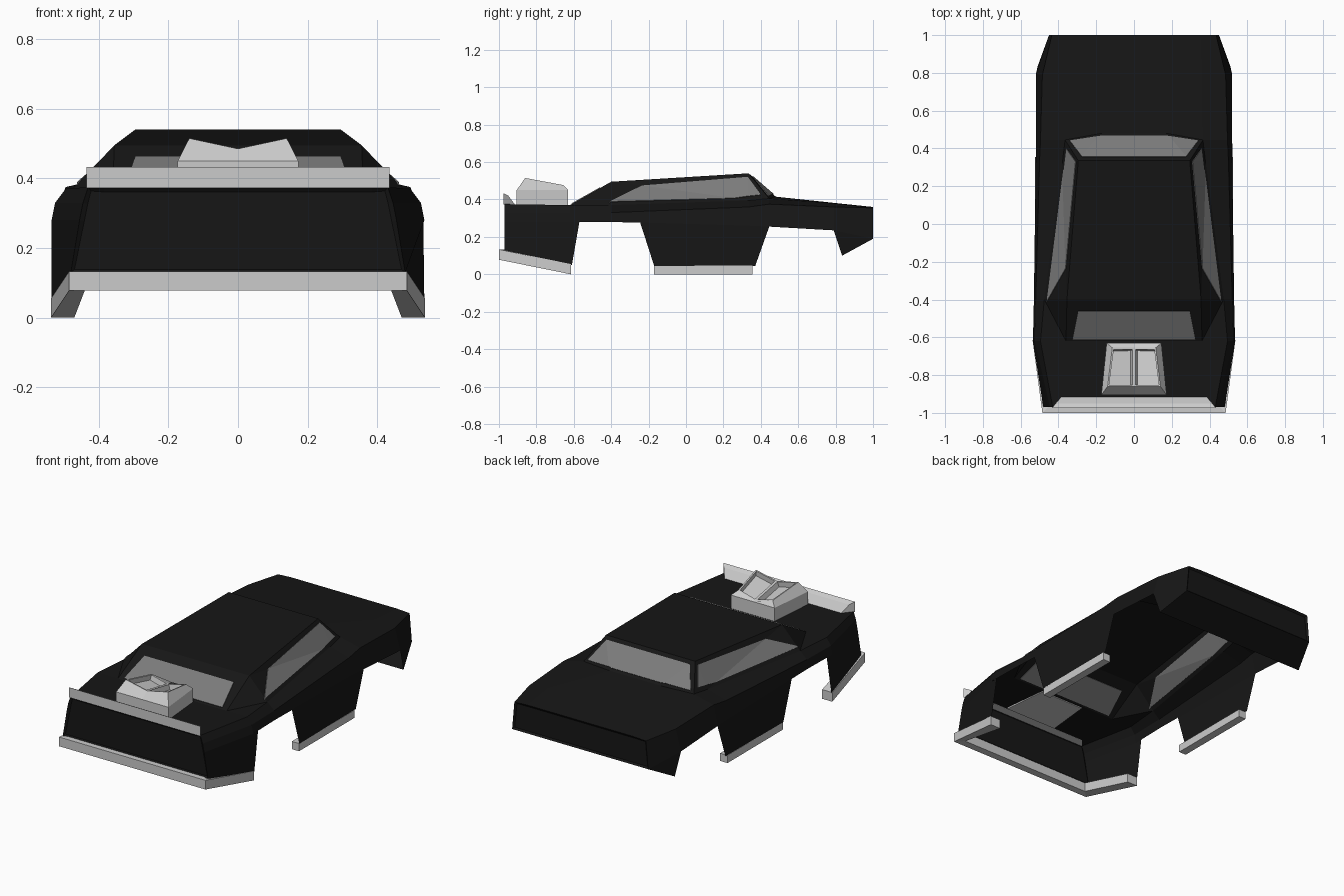
import bpy, bmesh
from mathutils import Vector

if "Cube" in bpy.data.objects:
    bpy.data.objects.remove(bpy.data.objects["Cube"])


def material(name, v):
    m = bpy.data.materials.new(name)
    m.diffuse_color = (v, v, v, 1)
    m.use_nodes = True
    m.node_tree.nodes["Principled BSDF"].inputs["Base Color"].default_value = m.diffuse_color
    return m


black = material("black_paint", 0.008)
tint = material("tinted_glass", 0.2)


def finish(bm, name, mat=None):
    bmesh.ops.remove_doubles(bm, verts=bm.verts, dist=0.0005)
    bmesh.ops.recalc_face_normals(bm, faces=bm.faces)
    me = bpy.data.meshes.new(name)
    bm.to_mesh(me)
    ob = bpy.data.objects.new(name, me)
    bpy.context.collection.objects.link(ob)
    if mat:
        me.materials.append(mat)
    return ob


def poly(bm, pts):
    return bm.faces.new([bm.verts.new(p) for p in pts])


def loft(name, rings, mat=None):
    """Skin closed rings and cap both ends."""
    bm = bmesh.new()
    vs = [[bm.verts.new(p) for p in r] for r in rings]
    n = len(vs[0])
    for a, b in zip(vs, vs[1:]):
        for i in range(n):
            j = (i + 1) % n
            bm.faces.new((a[i], a[j], b[j], b[i]))
    bm.faces.new(vs[0])
    bm.faces.new(vs[-1])
    return finish(bm, name, mat)


# Body shell: half sections from centre line out to the wheel-arch height
sections = [
    [(0, -.97, .375), (.385, -.97, .375), (.43, -.97, .375), (.445, -.97, .33), (.455, -.97, .28)],
    [(0, -.62, .37), (.36, -.62, .37), (.495, -.62, .37), (.525, -.62, .33), (.535, -.62, .28)],
    [(0, -.40, .495), (.355, -.40, .495), (.475, -.40, .37), (.52, -.40, .33), (.53, -.40, .28)],
    [(0, .335, .54), (.295, .335, .54), (.378, .335, .395), (.50, .335, .36), (.52, .335, .26)],
    [(0, .48, .415), (.17, .48, .415), (.365, .445, .405), (.495, .445, .375), (.52, .445, .255)],
    [(0, .79, .382), (.17, .79, .382), (.36, .79, .38), (.485, .79, .36), (.52, .79, .235)],
    [(0, 1, .36), (.17, 1, .36), (.35, 1, .36), (.435, 1, .355), (.45, 1, .19)],
]
# Lower side panels: rear quarter, door, nose
panels = [
    [(.455, -.97, .28), (.535, -.62, .28), (.532, -.57, .28), (.535, -.61, .05), (.48, -.97, .13)],
    [(.528, -.245, .277), (.52, .335, .26), (.52, .445, .255), (.52, .37, .045), (.525, -.17, .045)],
    [(.52, .79, .235), (.45, 1, .19), (.51, .835, .10)],
]


def flip(p, s):
    return (p[0] * s, p[1], p[2])


body = bmesh.new()
for s in (1, -1):
    for i in range(len(sections) - 1):
        a, b = sections[i], sections[i + 1]
        for j in range(4):
            q = [flip(p, s) for p in (a[j], a[j + 1], b[j + 1], b[j])]
            if j == 1:  # split along the pillars
                poly(body, [q[0], q[1], q[2]])
                poly(body, [q[0], q[2], q[3]])
            else:
                poly(body, q)
    for p in panels:
        poly(body, [flip(v, s) for v in p])

# End walls with recessed panels, and the valance under the nose
ends = []
for sec, low in ((sections[0], [(.48, -.97, .13)]), (sections[-1], [])):
    half = sec[1:] + low
    ends.append(poly(body, half + [flip(p, -1) for p in reversed(half)]))
poly(body, [(.45, 1, .19), (-.45, 1, .19), (-.51, .835, .10), (.51, .835, .10)])
bmesh.ops.remove_doubles(body, verts=body.verts, dist=0.0005)
bmesh.ops.recalc_face_normals(body, faces=body.faces)
bmesh.ops.inset_individual(body, faces=ends, thickness=0.014, depth=-0.01)
finish(body, "body_shell", black)


# Windows: patches of the shell trimmed to an outline seen from above
def window(name, outline):
    bm = body.copy()
    c = sum((Vector((x, y, 0)) for x, y in outline), Vector()) / len(outline)
    for k, (x, y) in enumerate(outline):
        a = Vector((x, y, 0))
        x2, y2 = outline[(k + 1) % len(outline)]
        n = Vector((y2 - y, x - x2, 0))
        if n.dot(a - c) < 0:
            n = -n
        bmesh.ops.bisect_plane(bm, geom=bm.verts[:] + bm.edges[:] + bm.faces[:], dist=1e-5,
                               plane_co=a, plane_no=n, clear_outer=True)
    ob = finish(bm, name, tint)
    m = ob.modifiers.new("thickness", 'SOLIDIFY')
    m.thickness, m.offset = 0.008, 0


window("windshield", [(-.34, .44), (-.165, .467), (.165, .467), (.34, .44), (.275, .355), (-.275, .355)])
window("rear_window", [(-.295, -.46), (.295, -.46), (.325, -.61), (-.325, -.61)])
for s, side in ((1, "right"), (-1, "left")):
    window("side_window_" + side, [(s * x, y) for x, y in
                                   ((.46, -.41), (.357, .40), (.307, .33), (.36, -.235))])
    # Rocker sills
    loft("sill_" + side, [[(s * .475, y, 0), (s * .523, y, 0), (s * .523, y, .046), (s * .475, y, .046)]
                          for y in (-.17, .355)])

# Bumper lip wrapping the end of the car
lip = []
for s, xo, yo, xi, yi, z in ((-1, .537, -.615, .47, -.615, 0), (-1, .485, -1, .44, -.955, .078),
                             (1, .485, -1, .44, -.955, .078), (1, .537, -.615, .47, -.615, 0)):
    lip.append([(s * xo, yo, z), (s * xo, yo, z + .055), (s * xi, yi, z + .055), (s * xi, yi, z)])
loft("bumper_lip", lip)

# Wedge spoiler
loft("spoiler", [[(s * .435, -.975, .373), (s * .435, -.975, .433), (s * .415, -.95, .42),
                  (s * .385, -.915, .373)] for s in (-1, 1)])


# Engine scoop with a V-shaped top and two recessed vents
def ring(xf, yf, zf, xb, yb, zb, dip=0):
    return [(-xf, yf, zf), (0, yf, zf - dip), (xf, yf, zf), (xb, yb, zb), (0, yb, zb - dip), (-xb, yb, zb)]


bm = bmesh.new()
rings = [[bm.verts.new(p) for p in r] for r in (
    ring(.173, -.905, .365, .145, -.63, .365),
    ring(.173, -.905, .45, .145, -.63, .45),
    ring(.14, -.86, .515, .115, -.655, .477, .03))]
for a, b in zip(rings, rings[1:]):
    for i in range(6):
        bm.faces.new((a[i], a[(i + 1) % 6], b[(i + 1) % 6], b[i]))
bm.faces.new(rings[0][::-1])
t = rings[2]
vents = [bm.faces.new((t[0], t[1], t[4], t[5])), bm.faces.new((t[1], t[2], t[3], t[4]))]
bmesh.ops.recalc_face_normals(bm, faces=bm.faces)
bmesh.ops.inset_individual(bm, faces=vents, thickness=0.012, depth=0)
bmesh.ops.inset_individual(bm, faces=vents, thickness=0.004, depth=-0.03)
finish(bm, "engine_scoop")
